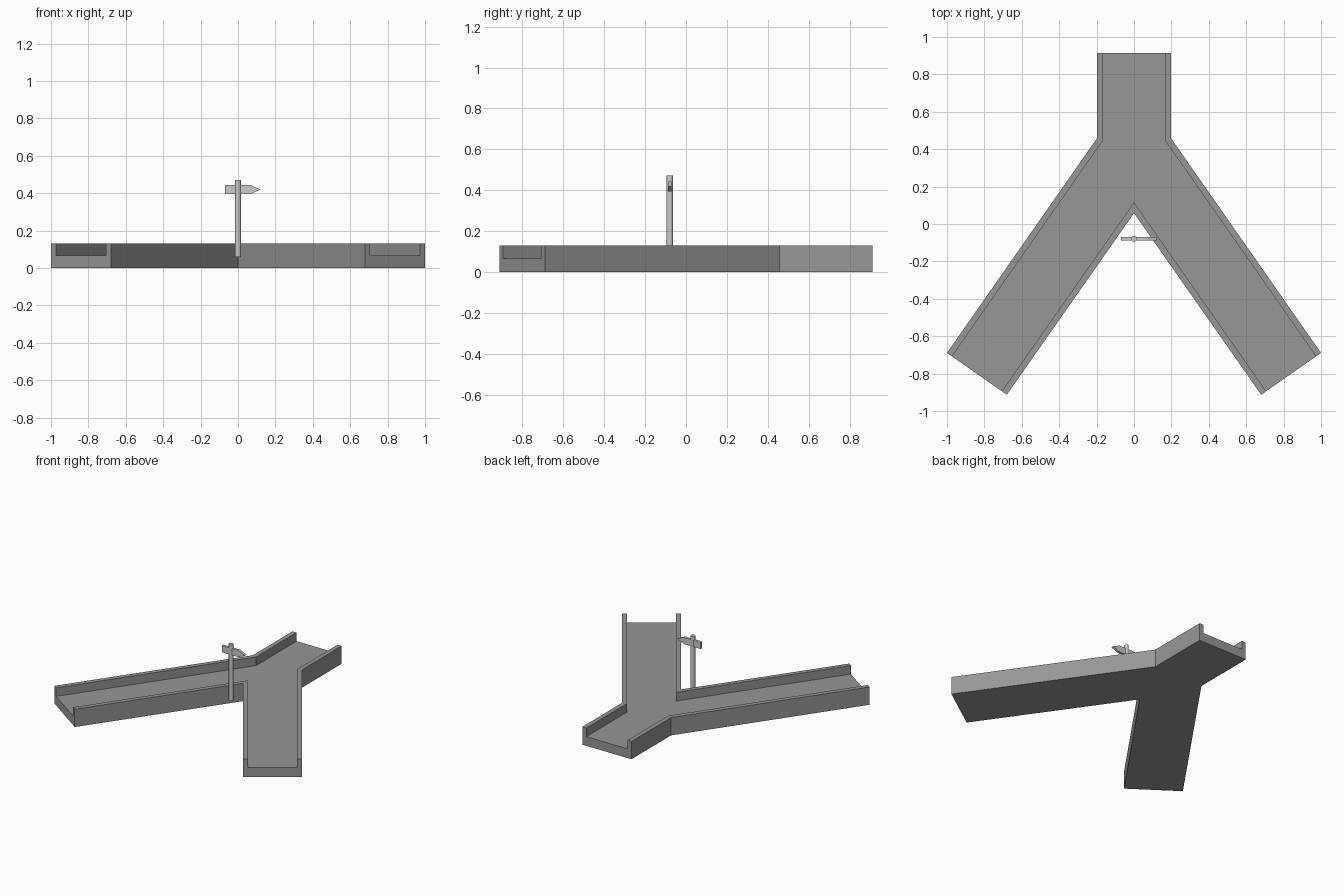
import bpy, bmesh
from math import sin, cos, tan, radians
from mathutils import Vector

if "Cube" in bpy.data.objects:
    bpy.data.objects.remove(bpy.data.objects["Cube"])

ANGLE = radians(35)      # splay of each branch
WALL, FLOOR, TOP = 0.033, 0.067, 0.13


def prism(name, points, depth):
    """Extrude a closed polygon of 3D points along a depth vector."""
    bm = bmesh.new()
    face = bm.faces.new([bm.verts.new(p) for p in points])
    ext = bmesh.ops.extrude_face_region(bm, geom=[face])
    moved = [g for g in ext["geom"] if isinstance(g, bmesh.types.BMVert)]
    bmesh.ops.translate(bm, verts=moved, vec=depth)
    bmesh.ops.recalc_face_normals(bm, faces=bm.faces)
    mesh = bpy.data.meshes.new(name)
    bm.to_mesh(mesh)
    bm.free()
    obj = bpy.data.objects.new(name, mesh)
    bpy.context.collection.objects.link(obj)
    return obj


def fork_outline(inset, extend, z):
    """Y-shaped plan, sides moved in by inset and open ends lengthened."""
    d = Vector((sin(ANGLE), -cos(ANGLE), 0)) * extend
    n = Vector((-cos(ANGLE), -sin(ANGLE), 0)) * inset
    half = [
        Vector((0.199 - inset, 0.913 + extend, z)),
        Vector((0.199 - inset, 0.457 - inset * tan(ANGLE / 2), z)),
        Vector((1.0, -0.689, z)) + n + d,
        Vector((0.680, -0.913, z)) - n + d,
    ]
    crotch = Vector((0, 0.058 + inset / sin(ANGLE), z))
    return half + [crotch] + [Vector((-p.x, p.y, p.z)) for p in reversed(half)]


# Forked trough: solid fork with the channel cut out through its three ends
trough = prism("forked_trough", fork_outline(0, 0, 0), (0, 0, TOP))
cutter = prism("channel_cutter", fork_outline(WALL, 0.1, FLOOR), (0, 0, 0.2))
cutter.hide_render = True
cut = trough.modifiers.new("channel", "BOOLEAN")
cut.operation, cut.solver, cut.object = "DIFFERENCE", "EXACT", cutter
bpy.context.view_layer.objects.active = trough
bpy.ops.object.modifier_apply(modifier=cut.name)
bpy.data.objects.remove(cutter)

# Dark grey trough
dark = bpy.data.materials.new("dark_grey")
dark.diffuse_color = (0.31, 0.31, 0.31, 1)
dark.use_nodes = True
dark.node_tree.nodes["Principled BSDF"].inputs["Base Color"].default_value = dark.diffuse_color
trough.data.materials.clear()
trough.data.materials.append(dark)

# Signpost standing in the crotch of the fork
bpy.ops.mesh.primitive_cylinder_add(vertices=12, radius=0.016, depth=0.412,
                                    location=(0, -0.079, 0.265))
bpy.context.object.name = "sign_post"
bpy.ops.object.shade_smooth_by_angle(angle=radians(40))

# Pointed sign board
board = [(-0.069, 0.395), (0.068, 0.395), (0.119, 0.419), (0.068, 0.443), (-0.069, 0.443)]
prism("arrow_board", [(x, -0.088, z) for x, z in board], (0, 0.018, 0))
